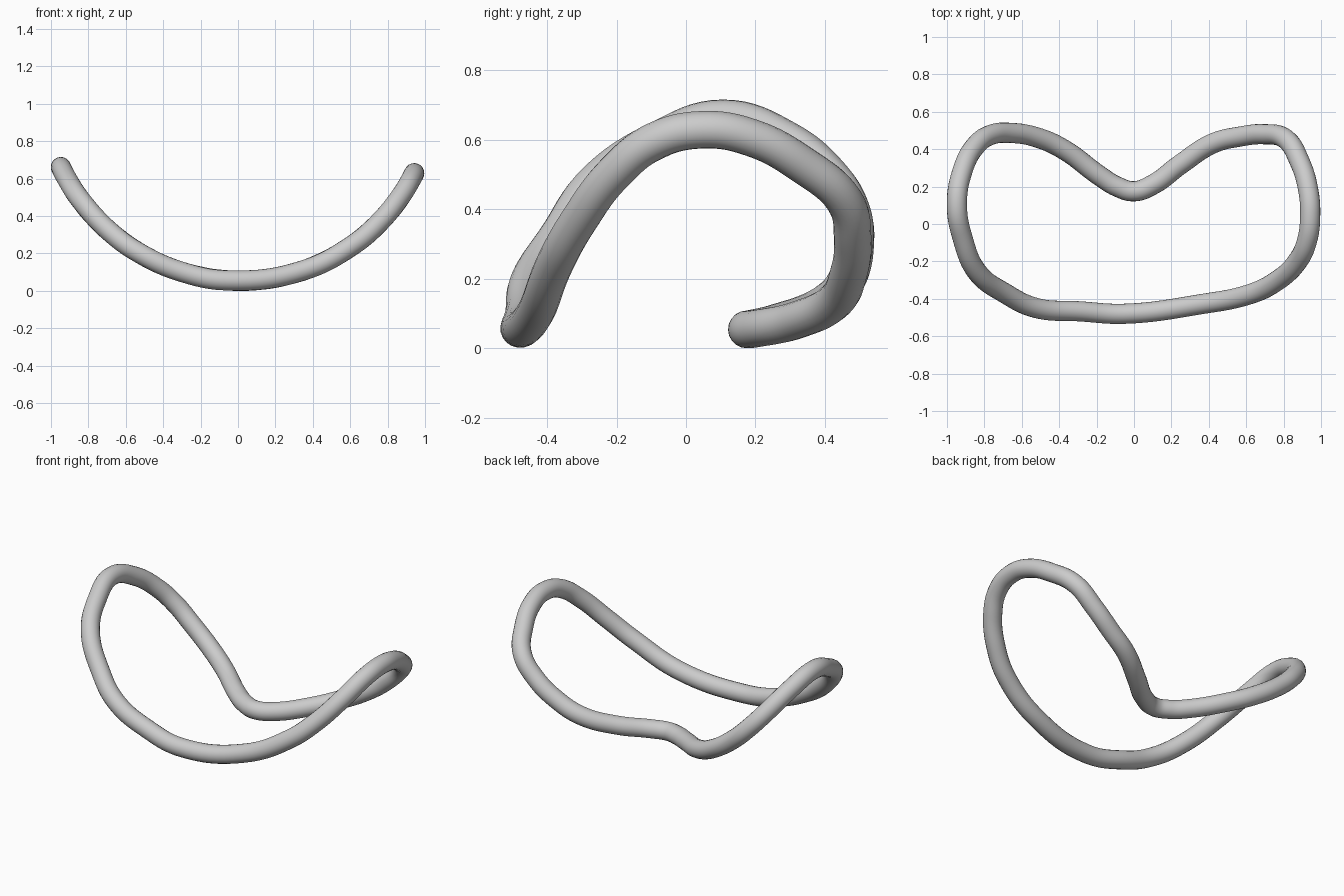
import bpy
import math

if "Cube" in bpy.data.objects:
    bpy.data.objects.remove(bpy.data.objects["Cube"])

RADIUS = 0.054   # tube thickness
BEND = 1.05      # radius of the upward curl seen from the front

# Centre line of the loop as seen from above
outline = [
    (0, .175), (.1, .21), (.25, .32), (.42, .43), (.57, .468), (.70, .48),
    (.81, .455), (.885, .335), (.93, .19), (.942, .05), (.925, -.09),
    (.87, -.205), (.755, -.31), (.62, -.375), (.35, -.43), (-.05, -.48),
    (-.29, -.467), (-.52, -.45), (-.69, -.37), (-.84, -.255), (-.915, -.08),
    (-.947, .107), (-.915, .29), (-.85, .415), (-.77, .475), (-.66, .487),
    (-.51, .46), (-.37, .395), (-.18, .255), (-.09, .2),
]


def height(x):
    """Circular arc, a touch higher on the left."""
    return RADIUS + BEND - math.sqrt(BEND ** 2 - x ** 2) - 0.012 * x


# Closed tube bent into a shallow cradle
curve = bpy.data.curves.new("bent_ring", "CURVE")
curve.dimensions = "3D"
curve.bevel_depth = RADIUS
curve.bevel_resolution = 8
curve.resolution_u = 8
spline = curve.splines.new("BEZIER")
spline.bezier_points.add(len(outline) - 1)
for point, (x, y) in zip(spline.bezier_points, outline):
    point.co = (x, y, height(x))
    point.handle_left_type = point.handle_right_type = "AUTO"
spline.use_cyclic_u = True

ring = bpy.data.objects.new("bent_ring", curve)
bpy.context.collection.objects.link(ring)

# Turn into a smooth mesh
bpy.context.view_layer.objects.active = ring
ring.select_set(True)
bpy.ops.object.convert(target="MESH")
bpy.ops.object.shade_smooth()
